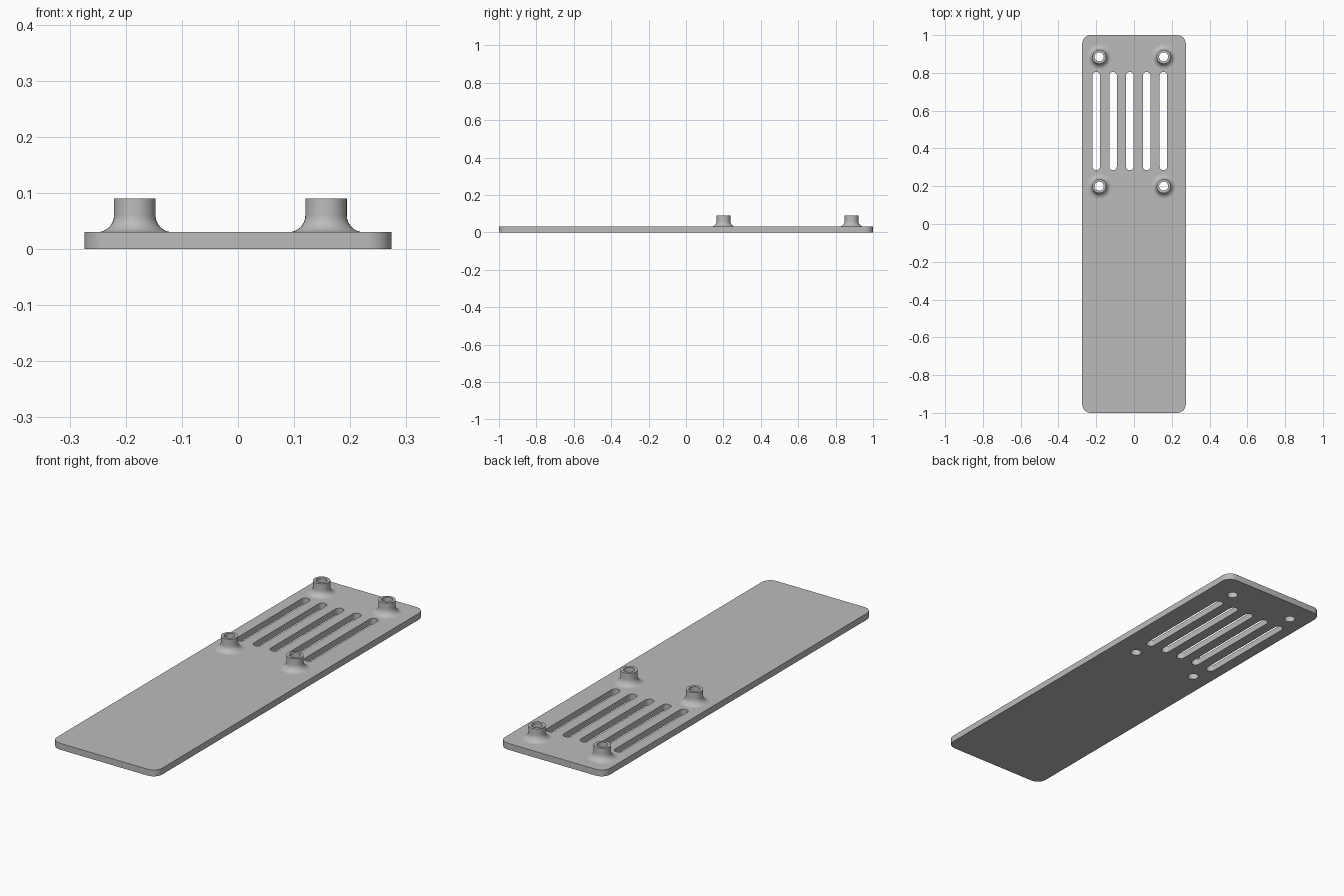
import bpy, bmesh, math

if "Cube" in bpy.data.objects:
    bpy.data.objects.remove(bpy.data.objects["Cube"])

T = 0.03                      # plate thickness
POSTS = [(x, y) for x in (-0.184, 0.157) for y in (0.2, 0.885)]
BORE, SEG = 0.024, 32

grey = bpy.data.materials.new("plain grey")
grey.diffuse_color = (0.5, 0.5, 0.5, 1)
grey.use_nodes = True
grey.node_tree.nodes["Principled BSDF"].inputs["Base Color"].default_value = grey.diffuse_color


def rounded_rect(cx, cy, hx, hy, r, n=8):
    """Outline of a rounded rectangle, counter-clockwise."""
    pts = []
    for k, (sx, sy) in enumerate(((1, 1), (-1, 1), (-1, -1), (1, -1))):
        for i in range(n + 1):
            a = math.pi / 2 * (k + i / n)
            pts.append((cx + sx * (hx - r) + r * math.cos(a),
                        cy + sy * (hy - r) + r * math.sin(a)))
    return pts


def circle(cx, cy, r):
    return [(cx + r * math.cos(math.tau * i / SEG),
             cy + r * math.sin(math.tau * i / SEG)) for i in range(SEG)]


def finish(name, bm):
    bmesh.ops.remove_doubles(bm, verts=bm.verts, dist=1e-5)
    bmesh.ops.recalc_face_normals(bm, faces=bm.faces)
    me = bpy.data.meshes.new(name)
    bm.to_mesh(me)
    bm.free()
    me.materials.append(grey)
    ob = bpy.data.objects.new(name, me)
    bpy.context.collection.objects.link(ob)
    bpy.ops.object.select_all(action='DESELECT')
    ob.select_set(True)
    bpy.context.view_layer.objects.active = ob
    bpy.ops.object.shade_smooth_by_angle(angle=math.radians(35))
    return ob


# Plate: outer outline with five vent slots and four bores, filled and extruded
outlines = [rounded_rect(0, 0, 0.274, 1.0, 0.045)]
outlines += [rounded_rect(-0.2 + 0.089 * i, 0.545, 0.02, 0.26, 0.0195) for i in range(5)]
outlines += [circle(x, y, BORE) for x, y in POSTS]
curve = bpy.data.curves.new("plate_outline", 'CURVE')
curve.dimensions, curve.fill_mode, curve.extrude = '2D', 'BOTH', T / 2
for pts in outlines:
    s = curve.splines.new('POLY')
    s.points.add(len(pts) - 1)
    for p, (x, y) in zip(s.points, pts):
        p.co = (x, y, 0, 1)
    s.use_cyclic_u = True
helper = bpy.data.objects.new("plate_outline", curve)
bpy.context.collection.objects.link(helper)
bpy.context.view_layer.update()
bm = bmesh.new()
bm.from_mesh(helper.evaluated_get(bpy.context.evaluated_depsgraph_get()).to_mesh())
bmesh.ops.translate(bm, verts=bm.verts, vec=(0, 0, T / 2))
bpy.data.objects.remove(helper)
finish("plate", bm)

# Standoffs: hollow posts with a concave flare at the foot
R, F, TOP = 0.037, 0.03, 0.09
profile = [(R + F - F * math.sin(a), T + F - F * math.cos(a))
           for a in (math.pi / 2 * i / 8 for i in range(9))]
profile += [(R, TOP), (BORE, TOP), (BORE, T)]
for n, (px, py) in enumerate(POSTS, 1):
    bm = bmesh.new()
    rings = [[bm.verts.new((x, y, z)) for x, y in circle(px, py, r)] for r, z in profile]
    for a, b in zip(rings, rings[1:]):
        for i in range(SEG):
            j = (i + 1) % SEG
            bm.faces.new((a[i], a[j], b[j], b[i]))
    finish(f"standoff_{n}", bm)
